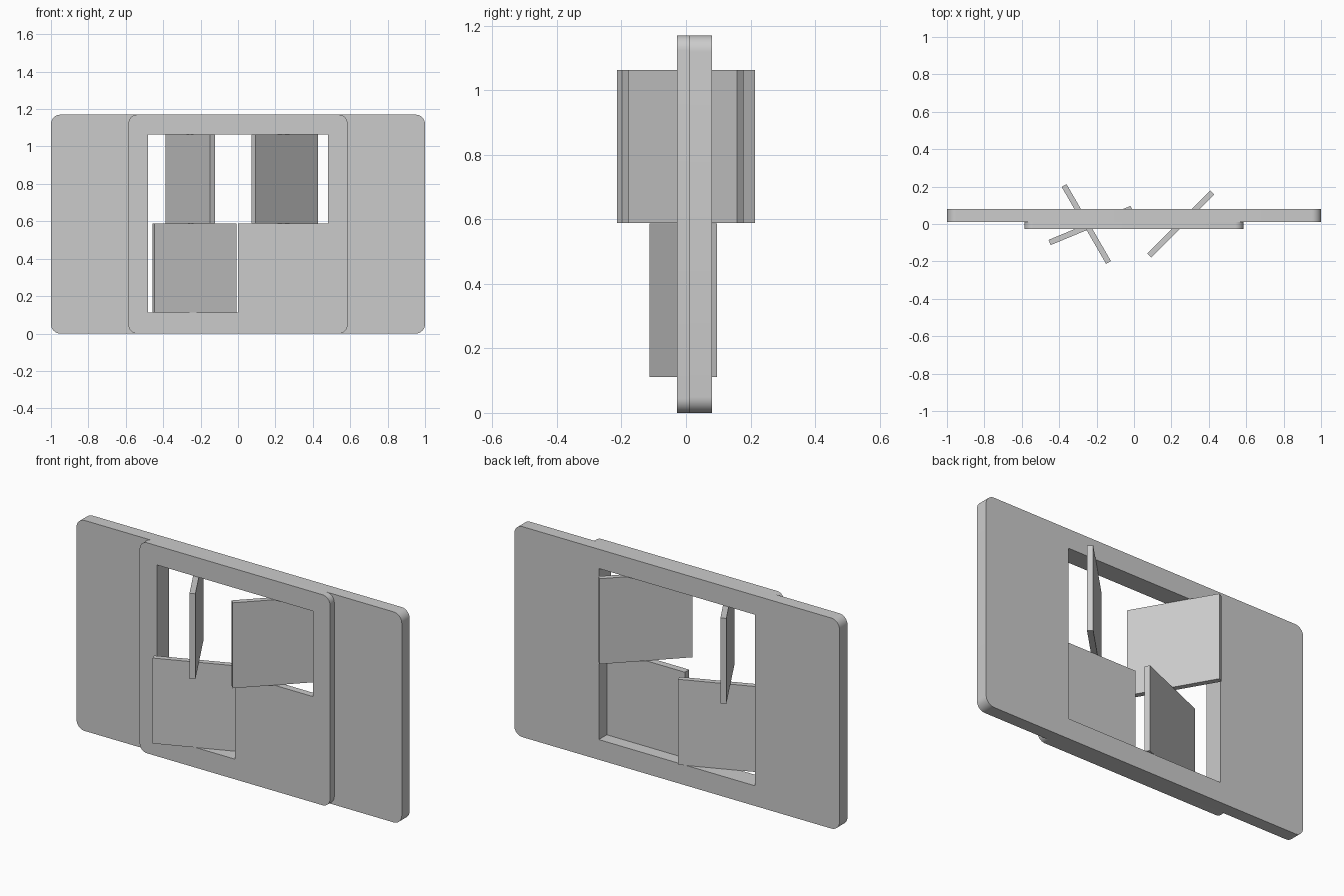
import bpy, bmesh
from math import radians, sin, cos, pi

cube = bpy.data.objects.get("Cube")
if cube:
    bpy.data.objects.remove(cube, do_unlink=True)

HEIGHT = 1.17
LEFT, RIGHT = -0.48, 0.48
LOW, MID, HIGH = 0.112, 0.588, 1.063


def rounded_outline(half_width, height, radius, steps=8):
    """Outline of an upright plate with rounded corners."""
    centres = [(half_width - radius, height - radius), (radius - half_width, height - radius),
               (radius - half_width, radius), (half_width - radius, radius)]
    points = []
    for corner, (cx, cz) in enumerate(centres):
        for i in range(steps + 1):
            a = (corner + i / steps) * pi / 2
            points.append((cx + radius * cos(a), cz + radius * sin(a)))
    return points


def pierced_plate(name, outlines, front, back):
    """Extrude an outline with holes between two depths."""
    curve = bpy.data.curves.new(name, 'CURVE')
    curve.dimensions = '2D'
    curve.fill_mode = 'BOTH'
    curve.extrude = (back - front) / 2
    for outline in outlines:
        spline = curve.splines.new('POLY')
        spline.points.add(len(outline) - 1)
        for point, (x, z) in zip(spline.points, outline):
            point.co = (x, z, 0, 1)
        spline.use_cyclic_u = True
    obj = bpy.data.objects.new(name, curve)
    bpy.context.collection.objects.link(obj)
    obj.location.y = (front + back) / 2
    obj.rotation_euler.x = radians(90)
    bpy.ops.object.select_all(action='DESELECT')
    obj.select_set(True)
    bpy.context.view_layer.objects.active = obj
    bpy.ops.object.convert(target='MESH')
    obj = bpy.context.object
    bm = bmesh.new()
    bm.from_mesh(obj.data)
    bmesh.ops.remove_doubles(bm, verts=bm.verts, dist=0.0001)
    bmesh.ops.recalc_face_normals(bm, faces=bm.faces)
    bm.to_mesh(obj.data)
    bm.free()
    bpy.ops.object.shade_smooth_by_angle(angle=radians(30))
    return obj


def door(name, x, y, bottom, angle):
    """Thin square panel turned about its upright centre line."""
    bpy.ops.mesh.primitive_cube_add(size=1, location=(x, y, bottom + 0.2375),
                                    rotation=(0, 0, radians(angle)))
    obj = bpy.context.object
    obj.name = name
    obj.scale = (0.475, 0.03, 0.475)
    bpy.ops.object.transform_apply(location=False, rotation=False, scale=True)


# Wide back plate with one square opening
square_hole = [(LEFT, LOW), (RIGHT, LOW), (RIGHT, HIGH), (LEFT, HIGH)]
pierced_plate("back_plate", [rounded_outline(1.0, HEIGHT, 0.05), square_hole], 0.01, 0.08)

# Narrower front frame, its lower left quarter closed
l_hole = [(LEFT, LOW), (0, LOW), (0, MID), (RIGHT, MID), (RIGHT, HIGH), (LEFT, HIGH)]
pierced_plate("front_frame", [rounded_outline(0.585, HEIGHT, 0.045), l_hole], -0.028, 0.01)

# Three pivoting doors
door("upper_right_door", -0.255, 0, MID, -60)
door("upper_left_door", 0.25, 0, MID, 45)
door("lower_right_door", -0.232, -0.008, LOW, 22.5)
